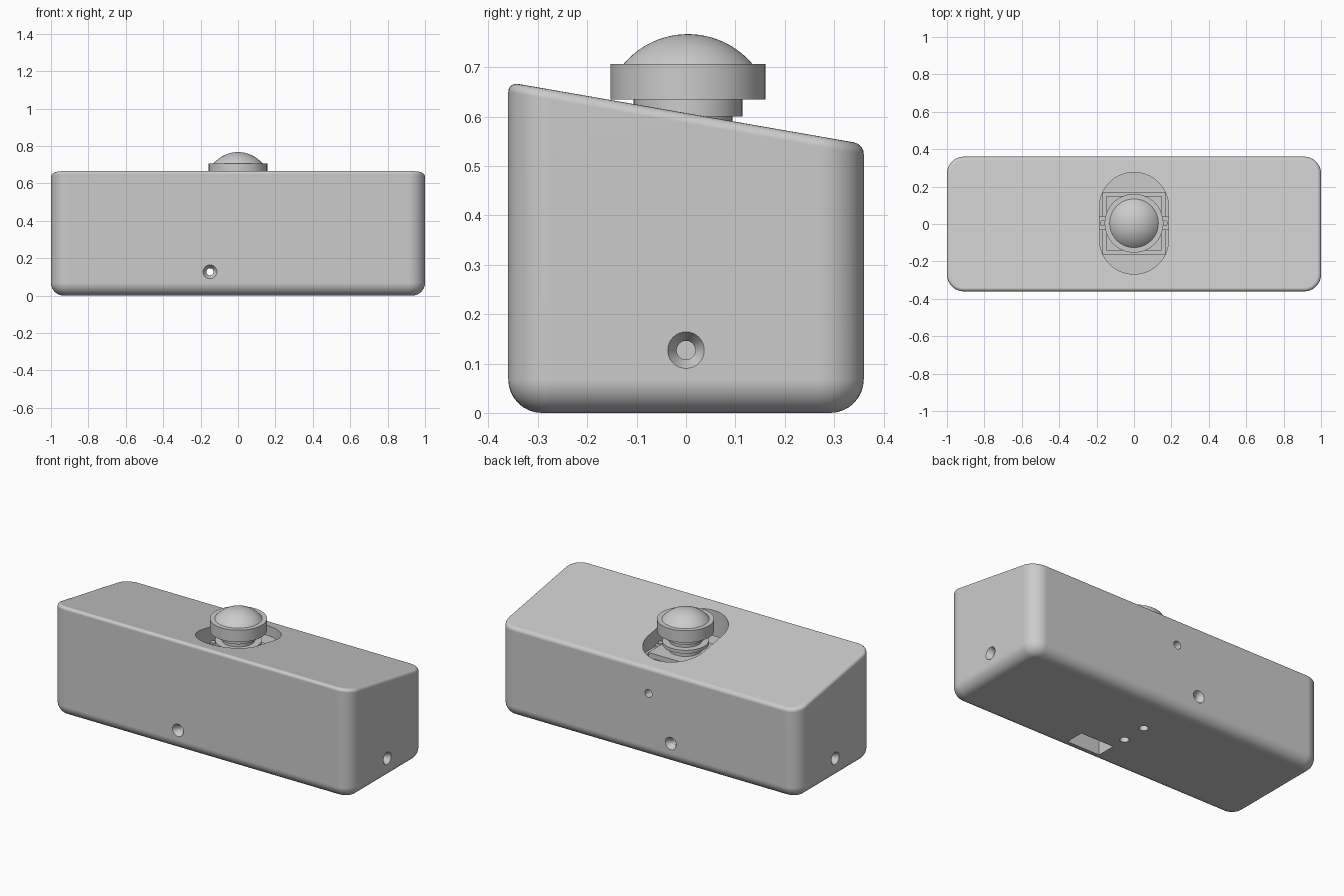
import bpy, bmesh, math
from mathutils import Matrix, Vector

old = bpy.data.objects.get("Cube")
if old:
    bpy.data.objects.remove(old)

grey = bpy.data.materials.new("plain_grey")
grey.use_nodes = True
colour = (0.6, 0.6, 0.6, 1)
grey.diffuse_color = colour
grey.node_tree.nodes["Principled BSDF"].inputs["Base Color"].default_value = colour

MID = 0.004          # y of the button axis


def make(name, bm):
    bmesh.ops.recalc_face_normals(bm, faces=bm.faces)
    mesh = bpy.data.meshes.new(name)
    bm.to_mesh(mesh)
    bm.free()
    mesh.materials.append(grey)
    ob = bpy.data.objects.new(name, mesh)
    bpy.context.collection.objects.link(ob)
    return ob


def activate(ob):
    bpy.ops.object.select_all(action='DESELECT')
    ob.select_set(True)
    bpy.context.view_layer.objects.active = ob


def smooth(ob):
    activate(ob)
    bpy.ops.object.shade_smooth_by_angle(angle=math.radians(30))


def box(name, lo, hi):
    lo, hi = Vector(lo), Vector(hi)
    bm = bmesh.new()
    bmesh.ops.create_cube(bm, size=1)
    bmesh.ops.scale(bm, vec=hi - lo, verts=bm.verts)
    bmesh.ops.translate(bm, vec=(lo + hi) / 2, verts=bm.verts)
    return make(name, bm)


def lathe(name, profile, place=(0, 0, 0), axis='Z', steps=48):
    """Spin (radius, height) points about z, then lay the solid along an axis."""
    bm = bmesh.new()
    vs = [bm.verts.new((r, 0, h)) for r, h in profile]
    for a, b in zip(vs, vs[1:]):
        bm.edges.new((a, b))
    bmesh.ops.spin(bm, geom=bm.verts[:] + bm.edges[:], cent=(0, 0, 0), axis=(0, 0, 1),
                   angle=math.tau, steps=steps, use_duplicate=False)
    bmesh.ops.remove_doubles(bm, verts=bm.verts, dist=1e-5)
    turn = {'Z': Matrix.Identity(4), 'X': Matrix.Rotation(math.pi / 2, 4, 'Y'),
            'Y': Matrix.Rotation(-math.pi / 2, 4, 'X')}[axis]
    bmesh.ops.transform(bm, matrix=Matrix.Translation(place) @ turn, verts=bm.verts)
    return make(name, bm)


def rod(name, r, h0, h1, place=(0, 0, 0), axis='Z', steps=48):
    return lathe(name, [(0, h0), (r, h0), (r, h1), (0, h1)], place, axis, steps)


def cut(target, cutter):
    cutter.hide_render = True
    mod = target.modifiers.new("cut", 'BOOLEAN')
    mod.operation, mod.solver, mod.object = 'DIFFERENCE', 'EXACT', cutter
    activate(target)
    bpy.ops.object.modifier_apply(modifier=mod.name)
    bpy.data.objects.remove(cutter)


# Housing: wedge-topped block with rounded edges
def top_z(y):
    return 0.607 - 0.174 * y


bm = bmesh.new()
bmesh.ops.create_cube(bm, size=2)
for v in bm.verts:
    v.co.y *= 0.36
    v.co.z = top_z(v.co.y) if v.co.z > 0 else 0


def round_edges(test, radius, segments):
    edges = [e for e in bm.edges if test(e)]
    bmesh.ops.bevel(bm, geom=edges, offset=radius, segments=segments,
                    profile=0.5, affect='EDGES', clamp_overlap=True)


def is_low(e):
    return all(v.co.z < 0.001 for v in e.verts)


def is_high(e):
    return all(abs(v.co.z - top_z(v.co.y)) < 0.001 for v in e.verts)


round_edges(lambda e: abs(e.verts[0].co.z - e.verts[1].co.z) > 0.3, 0.09, 10)
round_edges(is_low, 0.068, 8)
round_edges(is_high, 0.02, 5)
housing = make("housing", bm)

# Button recess: stadium opening with a deeper rectangular well
R, REACH = 0.185, 0.272
bm = bmesh.new()
ring = []
for side in (1, -1):
    for i in range(33):
        a = math.pi * i / 32
        ring.append(bm.verts.new((side * R * math.cos(a),
                                  MID + side * (REACH - R + R * math.sin(a)), 0.5)))
face = bm.faces.new(ring)
up = bmesh.ops.extrude_face_region(bm, geom=[face])["geom"]
bmesh.ops.translate(bm, vec=(0, 0, 0.4), verts=[g for g in up if isinstance(g, bmesh.types.BMVert)])
cut(housing, make("recess_cutter", bm))
cut(housing, box("well_cutter", (-0.165, MID - 0.165, 0.35), (0.165, MID + 0.165, 0.55)))

# Countersunk holes: one through front to back, one blind in each end
WIDE, NARROW, SINK, HOLE_Z = 0.037, 0.019, 0.03, 0.127
flare = WIDE + (WIDE - NARROW) / SINK * 0.02
d = 0.36
cut(housing, lathe("through_cutter", [
    (0, -d - 0.02), (flare, -d - 0.02), (NARROW, -d + SINK),
    (NARROW, d - SINK), (flare, d + 0.02), (0, d + 0.02)], (-0.15, 0, HOLE_Z), 'Y', 32))
for side in (1, -1):
    cut(housing, lathe("end_cutter", [
        (0, side * 1.02), (flare, side * 1.02), (NARROW, side * (1 - SINK)),
        (NARROW, side * 0.8), (0, side * 0.8)], (0, 0, HOLE_Z), 'X', 32))

# Cable hole in the back, two holes and a slot underneath
cut(housing, rod("cable_cutter", 0.024, 0.1, 0.5, (0, 0, 0.39), 'Y', 32))
for y in (-0.08, 0.08):
    cut(housing, rod("base_cutter", 0.025, -0.1, 0.4, (0, y, 0), 'Z', 32))
cut(housing, box("slot_cutter", (0, -0.29, -0.1), (0.22, -0.175, 0.11)))

smooth(housing)
weights = housing.modifiers.new("even_shading", 'WEIGHTED_NORMAL')
weights.keep_sharp = True

# Switch inside the well, with a terminal at each side
box("switch_body", (-0.147, MID - 0.147, 0.35), (0.147, MID + 0.147, 0.52))
for side, name in ((1, "left"), (-1, "right")):
    xs = sorted((side * 0.14, side * 0.184))
    box(name + "_terminal", (xs[0], MID - 0.035, 0.48), (xs[1], MID + 0.035, 0.51))
    smooth(rod(name + "_terminal_pin", 0.016, 0.5, 0.52, (side * 0.166, MID, 0), steps=20))

# Button: stem, flange, neck and domed cap
centre = (0, MID, 0)
smooth(rod("button_stem", 0.09, 0.515, 0.605, centre))
smooth(rod("button_flange", 0.128, 0.555, 0.575, centre))
smooth(rod("button_neck", 0.11, 0.6, 0.64, centre))
smooth(rod("button_cap", 0.157, 0.635, 0.707, centre, steps=64))

BASE_R, RISE, TOP = 0.13, 0.06, 0.767
ball = (BASE_R ** 2 + RISE ** 2) / (2 * RISE)
sweep = math.asin(BASE_R / ball)
arc = [(ball * math.sin(sweep * i / 12), TOP - ball + ball * math.cos(sweep * i / 12))
       for i in range(13)]
smooth(lathe("button_dome", arc + [(BASE_R, 0.7), (0, 0.7)], centre, steps=64))
